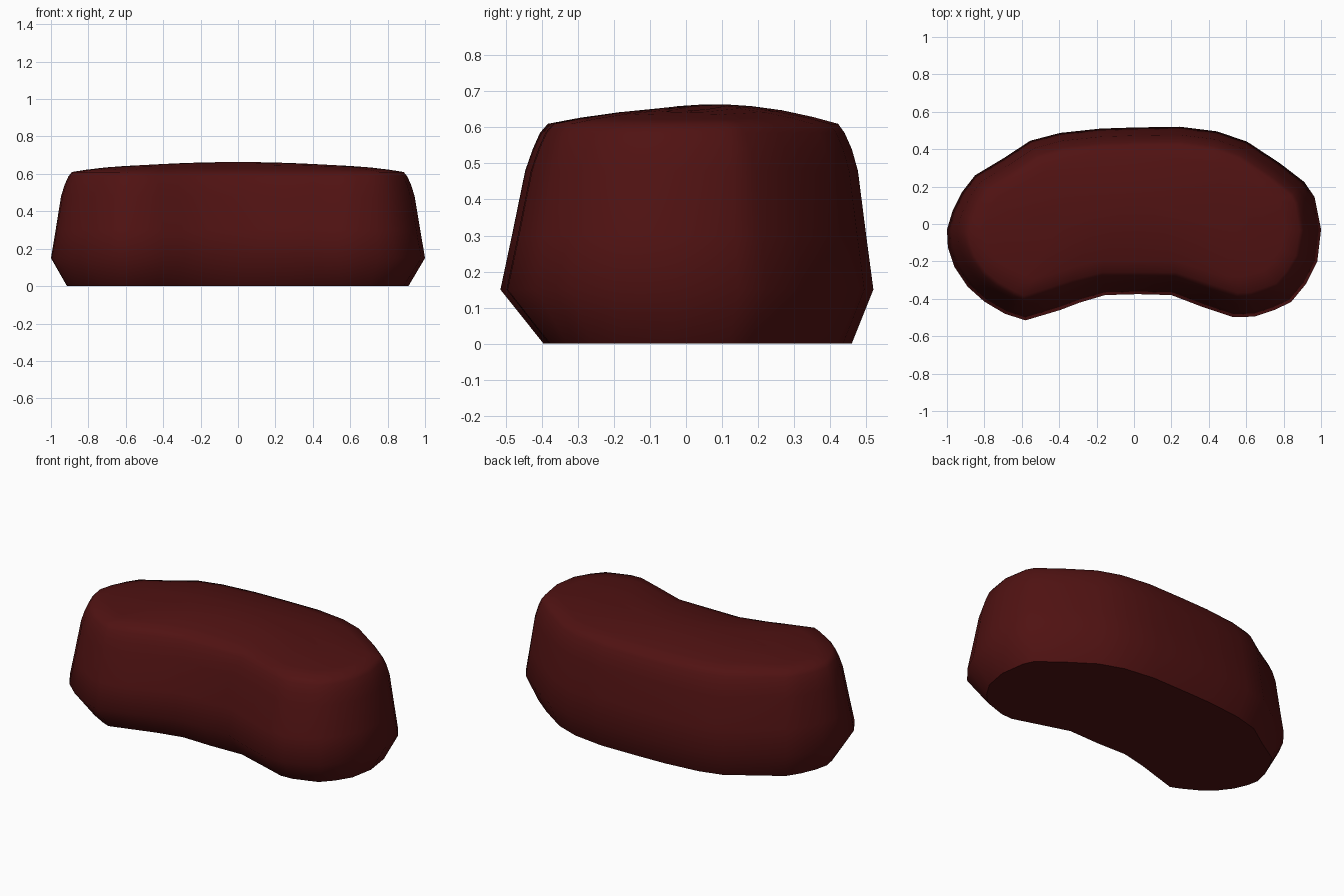
import bpy, bmesh, math
from mathutils import Vector

if "Cube" in bpy.data.objects:
    bpy.data.objects.remove(bpy.data.objects["Cube"])

# Kidney outline at the widest level (z = 0.15), counter-clockwise from the right
OUTLINE = [(1, -.03), (.965, .145), (.91, .225), (.78, .325), (.605, .44), (.445, .495),
           (.245, .52), (0, .516), (-.18, .51), (-.395, .487), (-.555, .445), (-.70, .35),
           (-.85, .26), (-.92, .17), (-.97, .07), (-1, -.03), (-.995, -.125), (-.96, -.23),
           (-.89, -.335), (-.80, -.415), (-.69, -.48), (-.58, -.515), (-.395, -.46),
           (-.29, -.42), (-.155, -.38), (.02, -.375), (.20, -.38), (.37, -.445), (.53, -.498),
           (.645, -.495), (.75, -.46), (.84, -.417), (.92, -.32), (.98, -.20)]
PTS = [Vector(p) for p in OUTLINE]
N = len(PTS)

# Side profile: height, mean inset, extra inset toward the front
LEVELS = [(0, .09, .03), (.15, 0, 0), (.30, .026, .006), (.48, .056, .013),
          (.54, .075, .015), (.585, .095, .015), (.61, .115, .017)]


def inset_ring(z, inset, front):
    ring = []
    for i, p in enumerate(PTS):
        d = (PTS[(i + 1) % N] - PTS[i - 1]).normalized()
        n = Vector((d.y, -d.x))
        f = front * (min(1, abs(p.x) / .4) if n.y < 0 else 1)
        q = p - n * (inset - f * n.y)
        ring.append(Vector((q.x, q.y, z)))
    return ring


def crown_ring(rim, t):
    # pull the rim toward a curved spine, rising as a shallow dome
    ring = []
    for p in rim:
        sx = .55 * p.x
        spine = Vector((sx, .08 - .28 * sx * sx, p.z))
        q = p.lerp(spine, t)
        q.z += (.054 - .08 * sx * sx) * (1 - (1 - t) ** 2)
        ring.append(q)
    return ring


rings = [inset_ring(*l) for l in LEVELS]
rim = rings[-1]
rings += [crown_ring(rim, t) for t in (.2, .45, .7, .88)]

# Cushion body: loft the rings and cap both ends
bm = bmesh.new()
loops = [[bm.verts.new(p) for p in r] for r in rings]
for a, b in zip(loops, loops[1:]):
    for i in range(N):
        j = (i + 1) % N
        bm.faces.new((a[i], a[j], b[j], b[i]))
bm.faces.new(loops[0][::-1])
bm.faces.new(loops[-1])
bmesh.ops.recalc_face_normals(bm, faces=bm.faces)
mesh = bpy.data.meshes.new("cushion_body")
bm.to_mesh(mesh)
bm.free()
body = bpy.data.objects.new("cushion_body", mesh)
bpy.context.collection.objects.link(body)

# Dark red fabric
mat = bpy.data.materials.new("dark_red")
mat.diffuse_color = (.08, .006, .006, 1)
mat.use_nodes = True
mat.node_tree.nodes["Principled BSDF"].inputs["Base Color"].default_value = mat.diffuse_color
mesh.materials.append(mat)

bpy.context.view_layer.objects.active = body
body.select_set(True)
bpy.ops.object.shade_smooth_by_angle(angle=math.radians(50))
